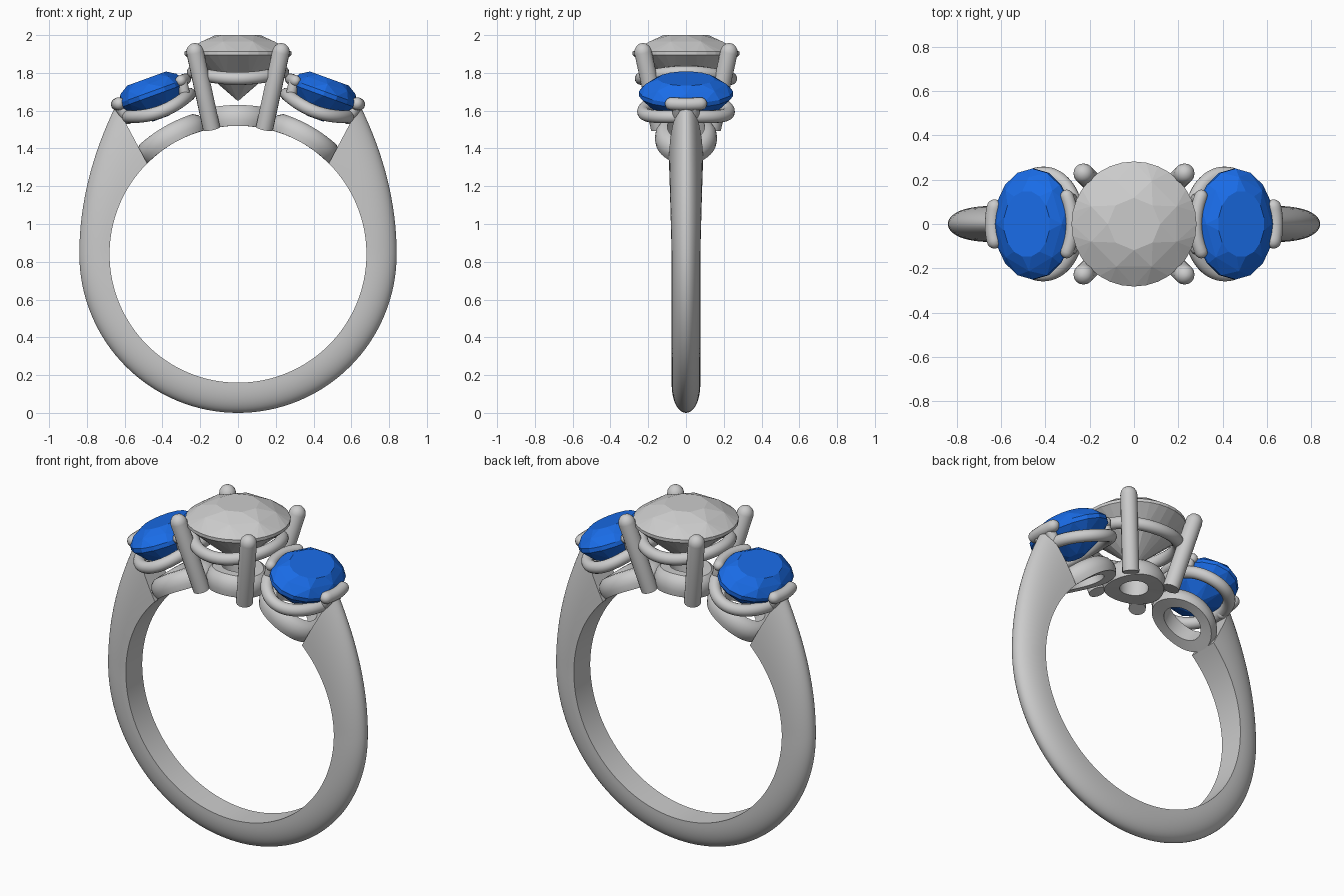
import bpy, bmesh
from math import sin, cos, pi, radians
from mathutils import Vector

if "Cube" in bpy.data.objects:
    bpy.data.objects.remove(bpy.data.objects["Cube"])

HUB = Vector((0, 0, 0.84))   # centre of the finger hole
R_IN = 0.68


def finish(name, bm, mirror="", smooth=True, colour=None):
    bmesh.ops.recalc_face_normals(bm, faces=bm.faces)
    me = bpy.data.meshes.new(name)
    bm.to_mesh(me)
    bm.free()
    ob = bpy.data.objects.new(name, me)
    bpy.context.collection.objects.link(ob)
    if mirror:
        mod = ob.modifiers.new("Mirror", 'MIRROR')
        mod.use_axis = ("X" in mirror, "Y" in mirror, False)
        mod.use_mirror_merge = False
    if colour:
        me.materials.append(colour)
    if smooth:
        bpy.ops.object.select_all(action='DESELECT')
        ob.select_set(True)
        bpy.context.view_layer.objects.active = ob
        bpy.ops.object.shade_smooth_by_angle(angle=radians(35))
    return ob


def loft(name, rings, closed=False, mirror=""):
    """Skin a list of closed point loops."""
    bm = bmesh.new()
    vs = [[bm.verts.new(p) for p in ring] for ring in rings]
    n, m = len(rings), len(rings[0])
    for i in range(n if closed else n - 1):
        a, b = vs[i], vs[(i + 1) % n]
        for j in range(m):
            k = (j + 1) % m
            bm.faces.new((a[j], a[k], b[k], b[j]))
    if not closed:
        bm.faces.new(vs[0])
        bm.faces.new(vs[-1])
    return finish(name, bm, mirror)


def tube(name, pts, r, closed=False, mirror="", round_start=True):
    """Round wire along a path, with domed ends when open."""
    pts = [Vector(p) for p in pts]
    n = len(pts)
    stations = []
    for i, p in enumerate(pts):
        a = pts[i - 1] if closed or i > 0 else p
        b = pts[(i + 1) % n] if closed or i < n - 1 else p
        stations.append((p, (b - a).normalized(), r))
    if not closed:
        def dome(st, s):
            return [(st[0] + st[1] * s * r * sin(radians(d)), st[1], r * cos(radians(d)))
                    for d in (25, 50, 70, 85)]
        start = dome(stations[0], -1)[::-1] if round_start else []
        stations = start + stations + dome(stations[-1], 1)
    ref = Vector((0.36, 0.05, 0.93))
    if abs(stations[0][1].dot(ref)) > 0.7:
        ref = Vector((1, 0, 0))
    rings = []
    for p, t, rad in stations:
        u = t.cross(ref).normalized()
        v = t.cross(u)
        rings.append([p + rad * (u * cos(2 * pi * k / 16) + v * sin(2 * pi * k / 16))
                      for k in range(16)])
    return loft(name, rings, closed, mirror)


def gem(name, levels, place, sx, sy, mirror="", colour=None):
    """Faceted stone: hull of (radius, height, sides, half-step turn) levels."""
    bm = bmesh.new()
    for rad, h, sides, turn in levels:
        for k in range(sides):
            a = 2 * pi * (k + turn) / sides
            bm.verts.new(place(sx * rad * cos(a), sy * rad * sin(a), h))
    bmesh.ops.convex_hull(bm, input=bm.verts)
    bmesh.ops.dissolve_limit(bm, angle_limit=radians(1), verts=bm.verts, edges=bm.edges)
    return finish(name, bm, mirror, False, colour)


# Shank: D-shaped section, growing taller towards the shoulders
rings = []
STEPS = 96
for i in range(STEPS + 1):
    a = 45 + 270 * i / STEPS
    side = 1 if a <= 180 else -1
    b = a if a <= 180 else 360 - a
    d = Vector((sin(radians(b)), 0, cos(radians(b))))
    inner = HUB + R_IN * d
    outer = HUB + 0.84 * d
    w = 0.076
    if b < 90:
        s = (90 - b) / 45
        outer = Vector((0.84 - 0.195 * s * s, 0, 0.84 + 0.79 * s))
        w += 0.014 * s
    ring = []
    for k in range(25):
        t = pi * k / 24
        p = inner.lerp(outer, sin(t) ** 0.9)
        ring.append((side * p.x, w * cos(t), p.z))
    rings.append(ring)
loft("shank", rings)


# Gallery rings, bent to follow the finger hole
def gallery(name, angle, su, sv, hole, height, mirror=""):
    prof = [(hole, 0), (0.97, 0), (1, 0.3), (0.97, 0.6), (0.88, 0.85), (0.75, 1), (hole, 1)]
    rings = []
    for i in range(48):
        t = 2 * pi * i / 48
        ring = []
        for f, h in prof:
            a = radians(angle) + f * su * cos(t) / R_IN
            r = R_IN + h * height
            ring.append((r * sin(a), f * sv * sin(t), HUB.z + r * cos(a)))
        rings.append(ring)
    loft(name, rings, True, mirror)


gallery("centre_gallery_ring", 0, 0.165, 0.165, 0.47, 0.11)
gallery("side_gallery_ring", 30, 0.19, 0.165, 0.6, 0.1, "X")

# Centre stone, its seat wire and four prongs
gem("centre_stone",
    [(0.42, 0.1, 8, 0), (0.74, 0.066, 8, 0.5), (1, 0.012, 32, 0), (1, -0.006, 32, 0),
     (0.55, -0.12, 8, 0.5), (0.02, -0.245, 8, 0)],
    lambda x, y, z: (x, y, 1.9 + z), 0.282, 0.282)
tube("centre_seat", [(0.237 * cos(2 * pi * k / 64), 0.237 * sin(2 * pi * k / 64),
                      1.77 + 0.6 * (0.237 * cos(2 * pi * k / 64)) ** 2) for k in range(64)],
     0.034, True)
tube("centre_prong", [(0.14, 0.14, 1.505), (0.228, 0.228, 1.912)], 0.046,
     mirror="XY", round_start=False)

# Side stones in a tilted frame
TILT = radians(20)
AX_U = Vector((cos(TILT), 0, -sin(TILT)))
AX_W = Vector((sin(TILT), 0, cos(TILT)))


def side(u, v, w):
    return Vector((0.455, 0, 1.69)) + AX_U * u + Vector((0, v, 0)) + AX_W * w


blue = bpy.data.materials.new("blue_gem")
blue.diffuse_color = (0.01, 0.15, 0.8, 1)
blue.use_nodes = True
blue.node_tree.nodes["Principled BSDF"].inputs["Base Color"].default_value = blue.diffuse_color
gem("side_stone",
    [(0.6, 0.085, 16, 0.5), (0.85, 0.055, 8, 0), (1, 0.012, 16, 0), (1, -0.012, 16, 0),
     (0.72, -0.08, 8, 0.5), (0.25, -0.14, 8, 0)],
    side, 0.185, 0.25, "X", blue)

# Side seat wire, raised slightly at its ends
tube("side_seat", [side(-0.01 + 0.175 * cos(2 * pi * k / 64), 0.225 * sin(2 * pi * k / 64),
                        -0.105 + 0.035 * cos(2 * pi * k / 64) ** 2) for k in range(64)],
     0.034, True, "X")


# Bar prongs hugging the inner and outer edges of the side stones
def bar(name, mid, half, r, w):
    pts = []
    for k in range(13):
        a = radians(mid + half * (k - 6) / 6)
        pts.append(side(0.192 * cos(a), 0.25 * sin(a), w))
    tube(name, pts, r, mirror="X")


bar("outer_bar_prong", 0, 18, 0.034, 0.01)
bar("inner_bar_prong", 180, 30, 0.03, 0.012)
tube("inner_prong_leg", [side(-0.16, 0.11, -0.075), side(-0.17, 0.115, 0.0)], 0.028, mirror="XY")
tube("outer_prong_leg", [side(0.165, 0.04, -0.08), side(0.185, 0.045, 0.0)], 0.03, mirror="XY")
